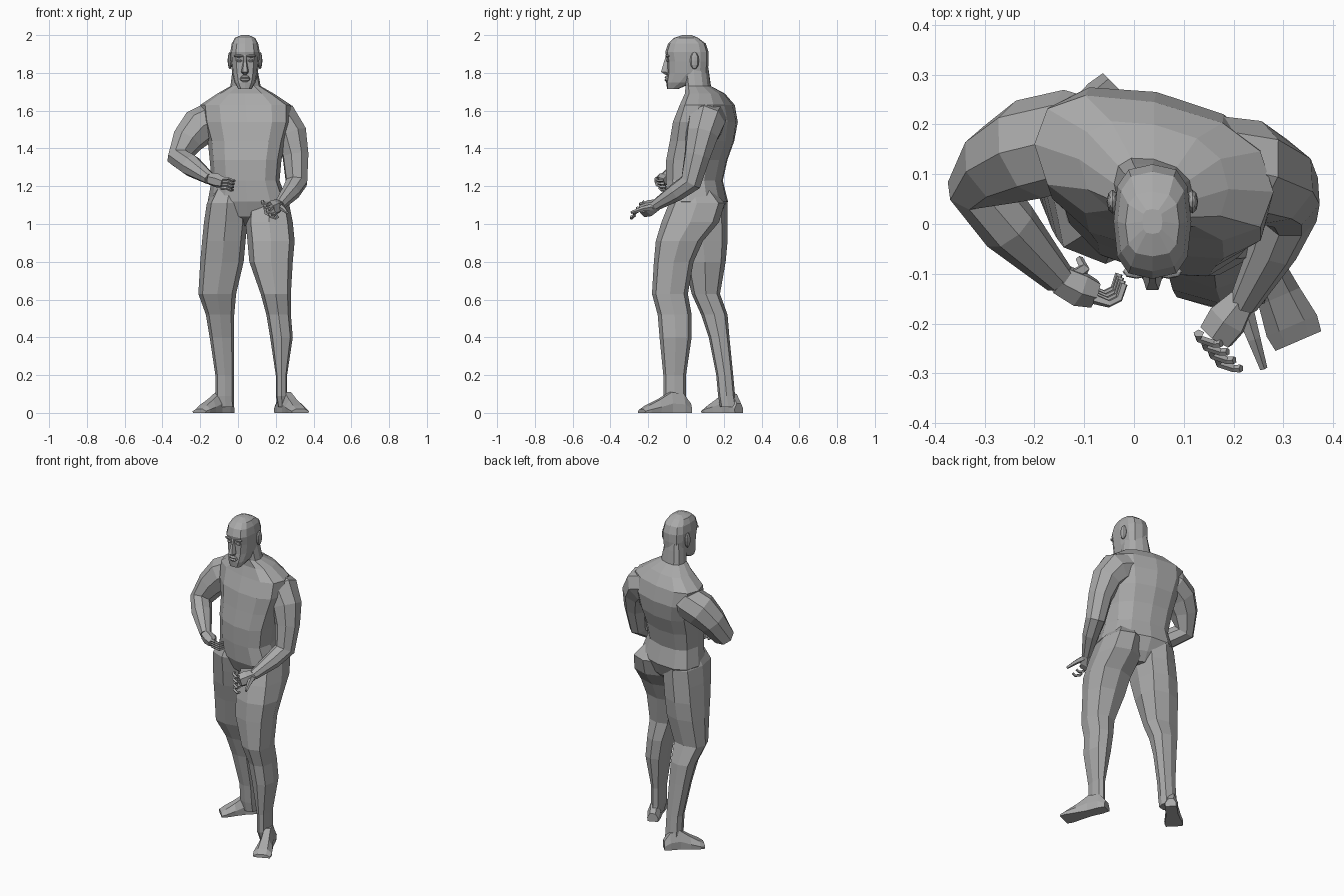
import bpy, bmesh, math
from mathutils import Vector

cube = bpy.data.objects.get("Cube")
if cube:
    bpy.data.objects.remove(cube, do_unlink=True)

grey = bpy.data.materials.new("plain grey")
grey.use_nodes = True
grey.diffuse_color = (.4, .4, .4, 1)
shader = next(n for n in grey.node_tree.nodes if n.type == 'BSDF_PRINCIPLED')
shader.inputs["Base Color"].default_value = grey.diffuse_color

UNIT = 0.01  # all sizes below are in hundredths


def finish(name, bm):
    """Turn a bmesh into a flat shaded grey object."""
    bmesh.ops.recalc_face_normals(bm, faces=bm.faces)
    bmesh.ops.scale(bm, vec=(UNIT, UNIT, UNIT), verts=bm.verts)
    mesh = bpy.data.meshes.new(name)
    bm.to_mesh(mesh)
    bm.free()
    mesh.materials.append(grey)
    obj = bpy.data.objects.new(name, mesh)
    bpy.context.collection.objects.link(obj)
    return obj


def loft(name, rings):
    """Skin a list of equally sized point rings and cap both ends."""
    bm = bmesh.new()
    loops = [[bm.verts.new(p) for p in ring] for ring in rings]
    count = len(loops[0])
    for low, high in zip(loops, loops[1:]):
        for i in range(count):
            j = (i + 1) % count
            bm.faces.new((low[i], low[j], high[j], high[i]))
    bm.faces.new(loops[0])
    bm.faces.new(loops[-1])
    return finish(name, bm)


def slices(name, sections, sides=8, power=.72, shear=0):
    """Loft level sections, each given as left, right, front, back, height."""
    def soften(value):
        return math.copysign(abs(value) ** power, value)
    rings = []
    for x0, x1, y0, y1, z in sections:
        ring = []
        for i in range(sides):
            angle = math.tau * i / sides
            dx = soften(math.cos(angle)) * (x1 - x0) / 2
            dy = soften(math.sin(angle)) * (y1 - y0) / 2
            ring.append(Vector(((x0 + x1) / 2 + dx, (y0 + y1) / 2 + dy - shear * dx, z)))
        rings.append(ring)
    return loft(name, rings)


def tube(name, path, sides=8):
    """Loft round sections along a path of points with radii."""
    points = [Vector(p[:3]) for p in path]
    last = len(points) - 1
    rings, side, old = [], None, None
    for i, point in enumerate(points):
        along = (points[min(i + 1, last)] - points[max(i - 1, 0)]).normalized()
        if side is None:
            side = along.orthogonal().normalized()
        else:
            side = old.rotation_difference(along) @ side
        other = along.cross(side)
        old = along
        turns = [math.tau * k / sides for k in range(sides)]
        rings.append([point + path[i][3] * (side * math.cos(t) + other * math.sin(t))
                      for t in turns])
    return loft(name, rings)


def ball(name, centre, size):
    bm = bmesh.new()
    bmesh.ops.create_uvsphere(bm, u_segments=8, v_segments=6, radius=1)
    bmesh.ops.scale(bm, vec=size, verts=bm.verts)
    bmesh.ops.translate(bm, vec=centre, verts=bm.verts)
    return finish(name, bm)


def foot(name, heel, toe):
    """Wedge shaped foot: fraction of length, half width, top height."""
    heel, toe = Vector(heel), Vector(toe)
    forward = (toe - heel).normalized()
    across = Vector((forward.y, -forward.x, 0))
    rings = []
    for along, half, top in ((0, 3.2, 5), (.15, 3.8, 10), (.4, 3.6, 11),
                             (.65, 4.5, 7), (.88, 5.5, 4), (1, 5, 2)):
        middle = heel.lerp(toe, along)
        rings.append([middle + across * half * w + Vector((0, 0, top * h))
                      for w, h in ((-.95, 0), (.95, 0), (1, .45),
                                   (.5, 1), (-.5, 1), (-1, .45))])
    return loft(name, rings)


def hand(name, palm, knuckles, bends, thumb):
    """Palm, four curled fingers along the knuckle line, and a thumb."""
    tube(name + "_palm", palm, 6)
    first, final = (Vector(k) for k in knuckles)
    for i in range(4):
        point = first.lerp(final, i / 3)
        path = [(*point, 1.1)]
        for bend in bends:
            point = point + Vector(bend)
            path.append((*point, .8))
        tube(f"{name}_finger_{i + 1}", path, 5)
    tube(name + "_thumb", thumb, 5)


# Torso from crotch to neck, turned towards the rear shoulder
slices("torso", (
    (-1, 9, 2, 14, 99), (-11, 21, -6, 18, 104), (-16, 26, -9.5, 21.5, 112),
    (-14, 22, -10, 19, 123), (-15, 23, -10, 21.5, 134), (-16, 25, -8, 25, 144),
    (-19, 28, -6, 26.5, 154), (-20, 28, -2, 24.5, 163), (-11, 19, 0, 20, 169),
    (-4, 12, 0, 13, 173), (-3, 10.5, -1, 12, 181), (-2, 9.5, 0, 11, 187)), 12, .8, .2)

# Legs, the left one striding forward, tapering into the hips
slices("left_leg", (
    (7, 19, -6, 12, 121), (5, 27, -9, 20.5, 111), (4, 29, -13, 17.5, 101),
    (5, 30, -16, 9, 91), (6, 29, -17, 4, 80), (12, 28, -18, 1, 63), (15, 28, -15, 3, 52),
    (17, 29, -14, 3, 40), (20, 26, -12, 0, 20), (20, 26, -12, 0, 9),
    (21, 26, -10, 1, 3)))
slices("right_leg", (
    (-11, 3, -4, 16, 121), (-16.5, 5, -8, 22, 111), (-18, 5, -6, 22, 101),
    (-19, 4, -4, 22, 91), (-20, 3, -1, 21, 80), (-21, -1, 3, 18, 63), (-17, -2, 8, 22, 52),
    (-15, -2, 12, 23, 40), (-12, -2, 16, 25, 20), (-12, -2, 17, 26, 9),
    (-11, -2, 18, 27, 3)))
foot("left_foot", (22, 2, 0), (33, -23.5, 0))
foot("right_foot", (-4, 28, 0), (-20.5, 11.5, 0))

# Arms, both bent in front of the body
tube("left_arm", (
    (4, 14, 158, 7), (14, 12.5, 157, 9.5), (23, 10.5, 154, 10.5), (28, 8.5, 147, 9),
    (30.5, 6, 136, 7.2), (31, 2.5, 122, 6), (28, -5, 117, 5), (22, -16, 110, 3)))
tube("right_arm", (
    (-4, 17, 158, 7), (-13, 17, 155, 10), (-21, 15, 151, 10.2), (-27, 12, 144, 8.5),
    (-31.2, 7.5, 135, 6.5), (-25, -.5, 131, 6), (-15, -11, 124, 3.3)))

# Hands
hand("left_hand",
     ((22, -15, 110, 3), (19, -19, 108.5, 4.5), (16.5, -22.5, 107.5, 4)),
     ((13, -22, 112), (17, -27, 105)),
     ((0, -1, -1), (3, -1, -1), (1.5, 0, 1)),
     ((22, -17, 109, 2), (24, -23, 108, 1.4), (26, -29, 106, .8)))
hand("right_hand",
     ((-15, -11, 124, 3.3), (-11, -13, 123, 3.8), (-8, -14, 122, 3)),
     ((-8, -15, 124), (-9, -13, 119)),
     ((3, -1, 0), (2, 1, -1), (1, 3, 0)),
     ((-13, -11, 125, 1.5), (-10, -9, 123, 1.2), (-11, -7, 121, .8)))

# Head
MID = 3.7
slices("head", [(MID - half, MID + half, front, back, z) for half, front, back, z in (
    (3.5, -10, -4, 171.5), (5.6, -10.5, 4, 175), (6.8, -10, 11.5, 180), (7.5, -10, 12, 186),
    (7.8, -11, 12, 191), (7, -9.5, 10.5, 195.5), (5.4, -6.5, 6.5, 198.5), (2, -2, 3, 200))],
    12, .7)

# Face
slices("nose", [(MID - half, MID + half, front, -8, z) for half, front, z in (
    (1, -11, 179), (2, -13.5, 180.5), (1, -11.8, 186), (1, -10.5, 190))], 6)
slices("lips", [(MID - half, MID + half, front, -8, z) for half, front, z in (
    (1.5, -10.6, 175.2), (2.6, -11.4, 176.2), (2.8, -10.8, 177),
    (2.4, -11.4, 177.7), (1.5, -10.6, 178.6))], 8)
for label, turn in (("left", 1), ("right", -1)):
    ball(label + "_eye", (MID + turn * 3, -9.4, 186.5), (1.4, 1, .8))
    ball(label + "_brow", (MID + turn * 3.2, -9.6, 189), (2.8, 1.4, .8))
    ball(label + "_ear", (MID + turn * 8, 4.5, 186.5), (1.2, 2.4, 4.6))
